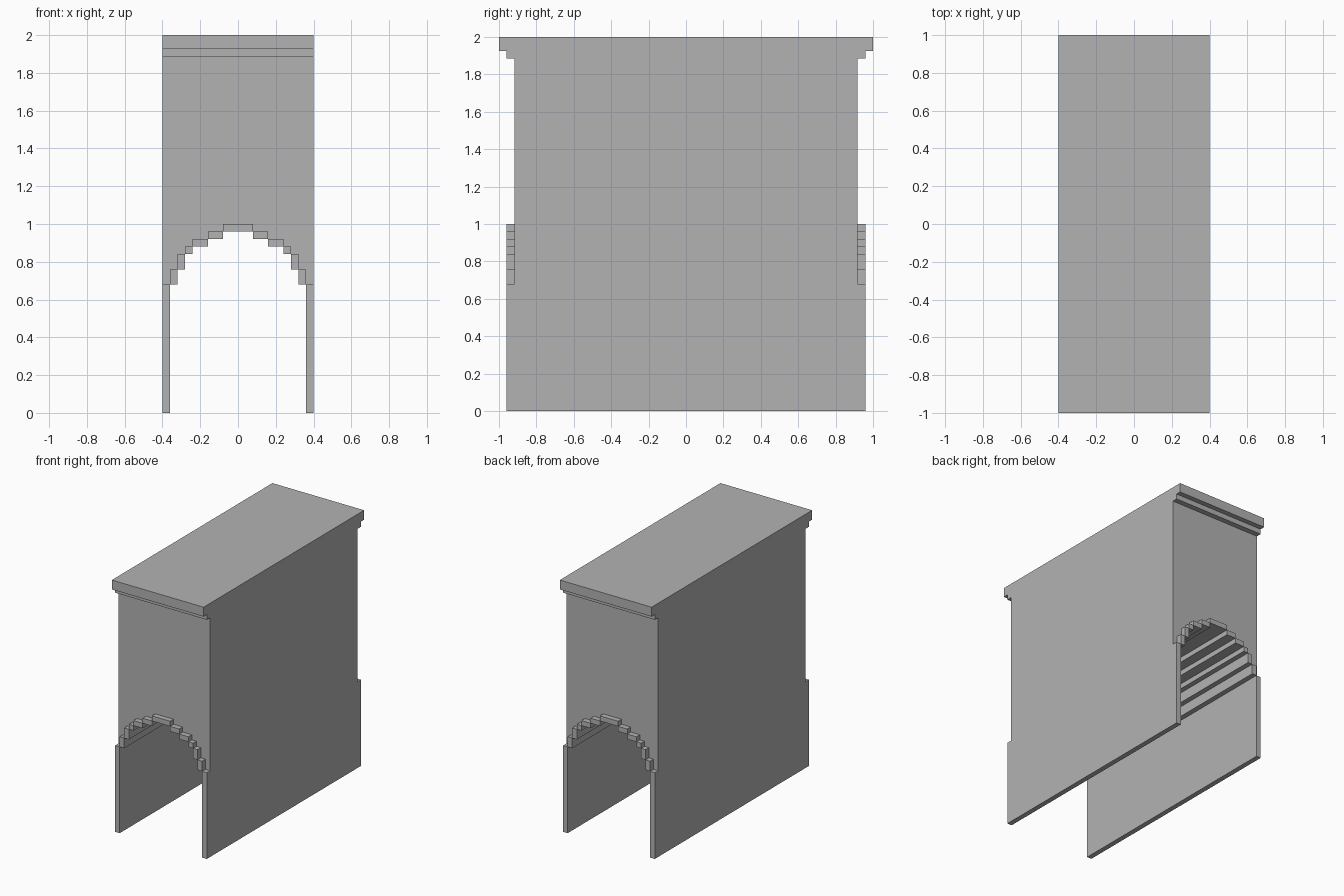
import bpy
import bmesh

cube = bpy.data.objects.get("Cube")
if cube:
    bpy.data.objects.remove(cube, do_unlink=True)

stone = bpy.data.materials.new("grey stone")
stone.use_nodes = True
COLOUR = (0.45, 0.45, 0.45, 1)
stone.diffuse_color = COLOUR
stone.node_tree.nodes["Principled BSDF"].inputs["Base Color"].default_value = COLOUR

HALF_WIDTH = 0.40
BODY_END, TRIM_END, TOP_END = 0.918, 0.96, 1.0
SPRING, CORNICE, CAP, TOP = 0.68, 1.885, 1.926, 2.0


def prism(name, profile, y0, y1):
    """Extrude a closed x-z profile along y."""
    bm = bmesh.new()
    face = bm.faces.new([bm.verts.new((x, y0, z)) for x, z in profile])
    grown = bmesh.ops.extrude_face_region(bm, geom=[face])["geom"]
    verts = [v for v in grown if isinstance(v, bmesh.types.BMVert)]
    bmesh.ops.translate(bm, verts=verts, vec=(0, y1 - y0, 0))
    bmesh.ops.recalc_face_normals(bm, faces=bm.faces)
    mesh = bpy.data.meshes.new(name)
    bm.to_mesh(mesh)
    bm.free()
    mesh.materials.append(stone)
    obj = bpy.data.objects.new(name, mesh)
    bpy.context.collection.objects.link(obj)
    return obj


def box(name, x0, x1, y0, y1, z0, z1):
    return prism(name, [(x0, z0), (x1, z0), (x1, z1), (x0, z1)], y0, y1)


# Arch steps on the left half: inner x, outer x, bottom z, top z
steps = [
    (0.32, 0.36, 0.68, 0.76),
    (0.28, 0.32, 0.76, 0.84),
    (0.24, 0.28, 0.84, 0.88),
    (0.16, 0.24, 0.88, 0.92),
    (0.08, 0.16, 0.92, 0.96),
    (0.00, 0.08, 0.96, 1.00),
]

# Upper body with the stepped vault cut through its underside
half = [(HALF_WIDTH, CORNICE), (HALF_WIDTH, SPRING)]
for i, (inner, outer, low, high) in enumerate(steps):
    if i:
        half.append((outer, low))
    if inner:
        half.append((inner, low))
outline = half + [(-x, z) for x, z in reversed(half)]
prism("vaulted_body", outline, -BODY_END, BODY_END)

# Thin side walls below the springing
for side, s in (("left", 1), ("right", -1)):
    x0, x1 = sorted((s * 0.36, s * HALF_WIDTH))
    box(side + "_wall", x0, x1, -TRIM_END, TRIM_END, 0, SPRING)

# Raised stepped trim around both arch openings
for end, e in (("front", -1), ("back", 1)):
    y0, y1 = sorted((e * BODY_END, e * TRIM_END))
    for i, (inner, outer, low, high) in enumerate(steps):
        if inner == 0:
            box(end + "_arch_keystone", -outer, outer, y0, y1, low, high)
            continue
        for side, s in (("left", 1), ("right", -1)):
            x0, x1 = sorted((s * inner, s * outer))
            box(f"{end}_{side}_arch_block_{i}", x0, x1, y0, y1, low, high)

# Two-step cornice carrying the flat top
box("lower_cornice", -HALF_WIDTH, HALF_WIDTH, -TRIM_END, TRIM_END, CORNICE, CAP)
box("top_slab", -HALF_WIDTH, HALF_WIDTH, -TOP_END, TOP_END, CAP, TOP)
